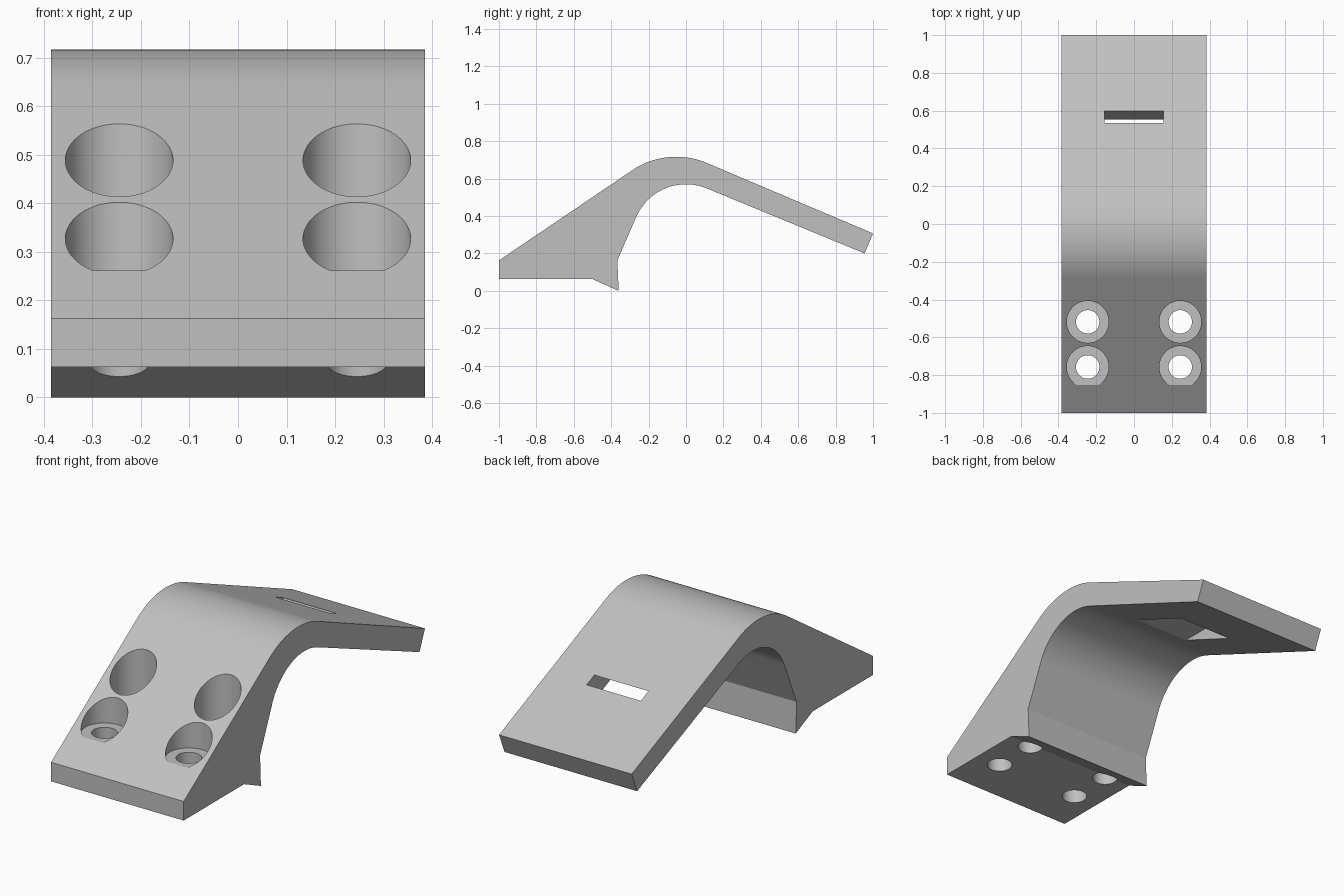
import bpy, bmesh, math

cube = bpy.data.objects.get("Cube")
if cube:
    bpy.data.objects.remove(cube, do_unlink=True)

HALF_WIDTH = 0.385

# Single plain material
grey = bpy.data.materials.new("light grey")
grey.use_nodes = True
colour = (0.53, 0.53, 0.53, 1)
grey.diffuse_color = colour
grey.node_tree.nodes["Principled BSDF"].inputs["Base Color"].default_value = colour


def link(name, bm):
    bmesh.ops.recalc_face_normals(bm, faces=bm.faces)
    mesh = bpy.data.meshes.new(name)
    bm.to_mesh(mesh)
    bm.free()
    mesh.materials.append(grey)
    obj = bpy.data.objects.new(name, mesh)
    bpy.context.collection.objects.link(obj)
    return obj


def extrude_profile(name, points, half_width):
    """Extrude a (y, z) outline symmetrically along x."""
    bm = bmesh.new()
    face = bm.faces.new([bm.verts.new((-half_width, y, z)) for y, z in points])
    out = bmesh.ops.extrude_face_region(bm, geom=[face])
    verts = [v for v in out["geom"] if isinstance(v, bmesh.types.BMVert)]
    bmesh.ops.translate(bm, verts=verts, vec=(2 * half_width, 0, 0))
    return link(name, bm)


def arc(cy, cz, radius, start, end, steps=28):
    angles = [math.radians(start + (end - start) * i / steps) for i in range(steps + 1)]
    return [(cy + radius * math.cos(a), cz + radius * math.sin(a)) for a in angles]


def cylinder(name, x, y, radius, bottom, top):
    bm = bmesh.new()
    bmesh.ops.create_cone(bm, cap_ends=True, segments=64, radius1=radius,
                          radius2=radius, depth=top - bottom)
    bmesh.ops.translate(bm, verts=bm.verts, vec=(x, y, (top + bottom) / 2))
    return link(name, bm)


# Bent bracket: thick mounting foot, rounded crest and sloping arm
outline = [(-1, 0.063), (-1, 0.163)]
outline += arc(-0.052, 0.297, 0.42, 124.5, 67.3)
outline += [(1, 0.307), (0.955, 0.2)]
outline += arc(0, 0.28, 0.29, 67.3, 157.3)
outline += [(-0.367, 0.163), (-0.36, 0), (-0.5, 0.063)]
bracket = extrude_profile("bracket", outline, HALF_WIDTH)

# Strap slot: flat ceiling, rear wall square to the arm
cutters = [extrude_profile("slot_cutter", [(0.15, 0.504), (0.61, 0.504),
                                           (0.545, 0.345), (0.15, 0.345)], 0.157)]

# Counterbored screw holes
for x in (-0.245, 0.245):
    for y in (-0.757, -0.518):
        cutters.append(cylinder("bore_cutter", x, y, 0.111, 0.262, 1))
        cutters.append(cylinder("hole_cutter", x, y, 0.062, -0.2, 0.4))

bpy.context.view_layer.objects.active = bracket
for cutter in cutters:
    cutter.hide_render = True
    mod = bracket.modifiers.new("cut", "BOOLEAN")
    mod.operation = "DIFFERENCE"
    mod.solver = "EXACT"
    mod.object = cutter
    bpy.ops.object.modifier_apply(modifier=mod.name)
for cutter in cutters:
    bpy.data.objects.remove(cutter, do_unlink=True)

# Smooth the curved walls and keep the edges crisp
bpy.ops.object.select_all(action="DESELECT")
bracket.select_set(True)
bpy.ops.object.shade_smooth_by_angle(angle=math.radians(20))
